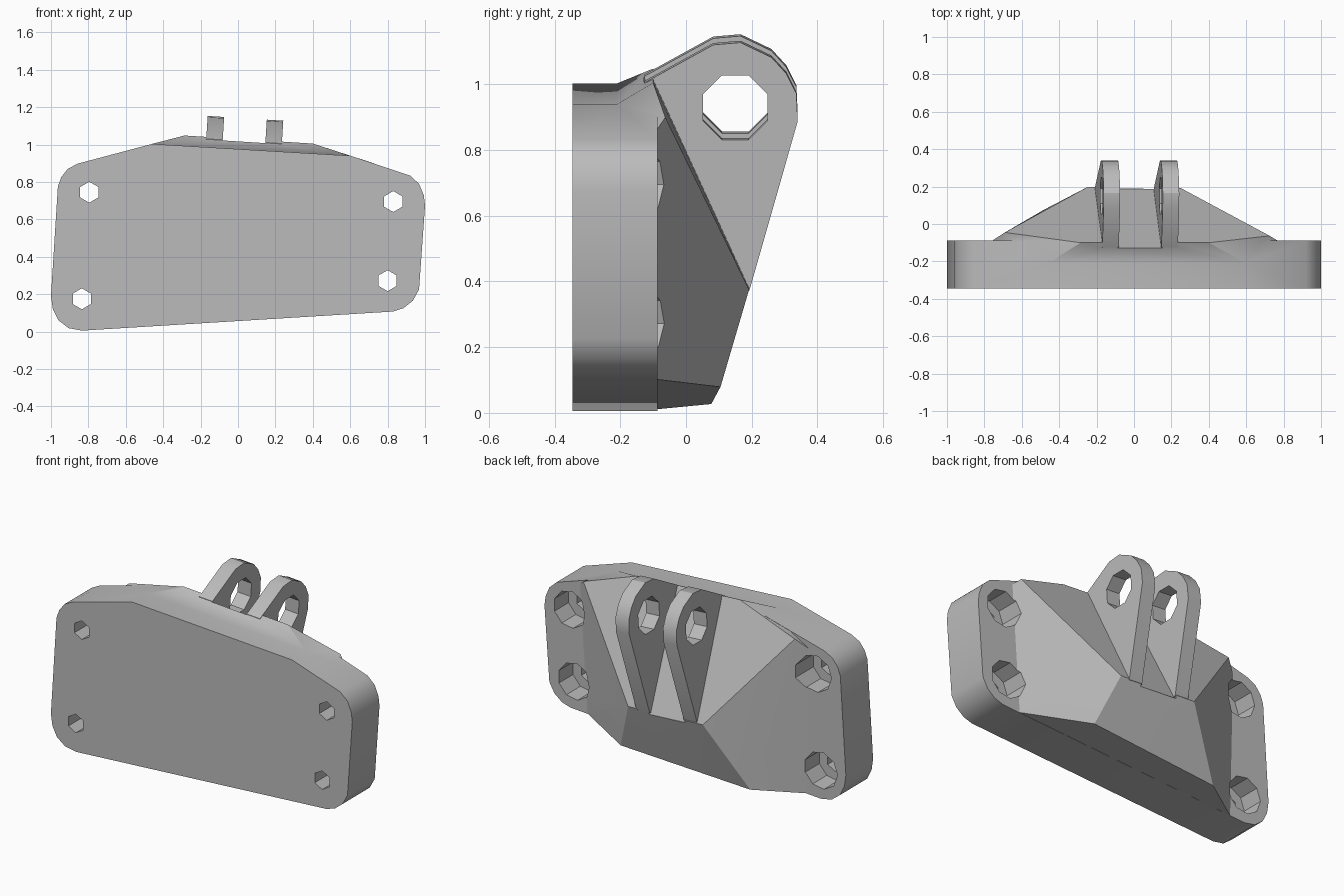
import bpy, bmesh, math
from mathutils import Vector

if "Cube" in bpy.data.objects:
    bpy.data.objects.remove(bpy.data.objects["Cube"], do_unlink=True)

LEAN = 0.063  # slight clockwise lean of the whole bracket

grey = bpy.data.materials.new("plain grey")
grey.use_nodes = True
grey.diffuse_color = (0.5, 0.5, 0.5, 1)
grey.node_tree.nodes["Principled BSDF"].inputs["Base Color"].default_value = (0.5, 0.5, 0.5, 1)


def make(name, bm):
    bmesh.ops.recalc_face_normals(bm, faces=bm.faces)
    mesh = bpy.data.meshes.new(name)
    bm.to_mesh(mesh)
    bm.free()
    mesh.materials.append(grey)
    obj = bpy.data.objects.new(name, mesh)
    bpy.context.collection.objects.link(obj)
    return obj


def prism(name, points, offset):
    """Extrude a closed loop of 3D points."""
    bm = bmesh.new()
    face = bm.faces.new([bm.verts.new(p) for p in points])
    out = bmesh.ops.extrude_face_region(bm, geom=[face])
    verts = [g for g in out["geom"] if isinstance(g, bmesh.types.BMVert)]
    bmesh.ops.translate(bm, vec=Vector(offset), verts=verts)
    return make(name, bm)


def leaning(name, profile, x, width):
    """Extrude a (y, z) profile across x, then lean it with the bracket."""
    obj = prism(name, [(x - width / 2, y, z) for y, z in profile], (width, 0, 0))
    for v in obj.data.vertices:
        lx, z = v.co.x, v.co.z
        v.co.x = lx + 0.0375 + LEAN * (z - 1.1)
        v.co.z = z - LEAN * lx
    return obj


def ring(cx, cz, r, sides):
    turns = [2 * math.pi * (i + 0.5) / sides for i in range(sides)]
    return [(cx + r * math.cos(t), cz + r * math.sin(t)) for t in turns]


def combine(target, other, operation):
    mod = target.modifiers.new("cut", "BOOLEAN")
    mod.operation, mod.solver, mod.object = operation, "EXACT", other
    bpy.context.view_layer.objects.active = target
    bpy.ops.object.modifier_apply(modifier=mod.name)
    bpy.data.objects.remove(other, do_unlink=True)


# Base plate with rounded corners
outline = [(-0.834, 0.005), (0.829, 0.107), (0.885, 0.125), (0.935, 0.165), (0.968, 0.225),
           (1.0, 0.674), (0.993, 0.73), (0.968, 0.79), (0.92, 0.834), (0.6, 0.94),
           (-0.46, 1.003), (-0.856, 0.898), (-0.91, 0.87), (-0.945, 0.825), (-0.963, 0.775),
           (-1.0, 0.19), (-0.99, 0.12), (-0.96, 0.06), (-0.905, 0.018)]
bracket = prism("bracket", [(x, -0.345, z) for x, z in outline], (0, 0.258, 0))

# Faceted hump behind the plate
bm = bmesh.new()
hump_points = [
    (0.36, 0.105, 0.079), (-0.48, 0.077, 0.027),        # lower back edge
    (0.25, 0.192, 0.375), (-0.25, 0.197, 0.4),          # ridge
    (0.4, -0.1, 1.005), (-0.286, -0.1, 1.048),          # top edge
    (0.725, -0.063, 0.9), (-0.69, -0.045, 0.94),        # shoulders
    (0.77, -0.09, 0.86), (-0.76, -0.09, 0.88),          # feet
    (0.72, -0.09, 0.102), (-0.74, -0.09, 0.011),
    (0.6, -0.21, 0.94), (-0.46, -0.21, 1.003),          # front top edge
    (0.7, -0.21, 0.101), (-0.7, -0.21, 0.014)]
for p in hump_points:
    bm.verts.new(p)
bmesh.ops.convex_hull(bm, input=bm.verts)
bmesh.ops.dissolve_limit(bm, angle_limit=math.radians(1), verts=bm.verts, edges=bm.edges)
combine(bracket, make("hump", bm), "UNION")

# Shallow groove between the lugs
groove = [(-0.13, 1.2), (-0.13, 1.018), (0.187, 0.37), (0.4, 0.37), (0.4, 1.2)]
combine(bracket, leaning("groove_cutter", groove, 0, 0.24), "DIFFERENCE")

# Two lugs with pin holes
lug = [(0.193, 0.385), (0.34, 0.9), (0.336, 0.985), (0.305, 1.046), (0.26, 1.095),
       (0.166, 1.14), (0.083, 1.133), (-0.126, 1.018), (-0.15, 0.9), (0.1, 0.33)]
for x in (-0.158, 0.158):
    combine(bracket, leaning("lug", lug, x, 0.088), "UNION")
    pin = leaning("pin_cutter", ring(0.15, 0.942, 0.106, 8), x, 0.13)
    combine(bracket, pin, "DIFFERENCE")

# Bolt holes with wide counterbores from the back
for x, z in ((-0.795, 0.745), (0.83, 0.695), (-0.835, 0.175), (0.8, 0.272)):
    for r, sides, start in ((0.056, 6, -0.5), (0.11, 9, -0.22)):
        loop = [(a, start, b) for a, b in ring(x, z, r, sides)]
        combine(bracket, prism("bolt_cutter", loop, (0, 0.25 - start, 0)), "DIFFERENCE")

# Smooth the rounded corners only
bpy.ops.object.select_all(action="DESELECT")
bracket.select_set(True)
bpy.context.view_layer.objects.active = bracket
bpy.ops.object.shade_smooth_by_angle(angle=math.radians(28))
